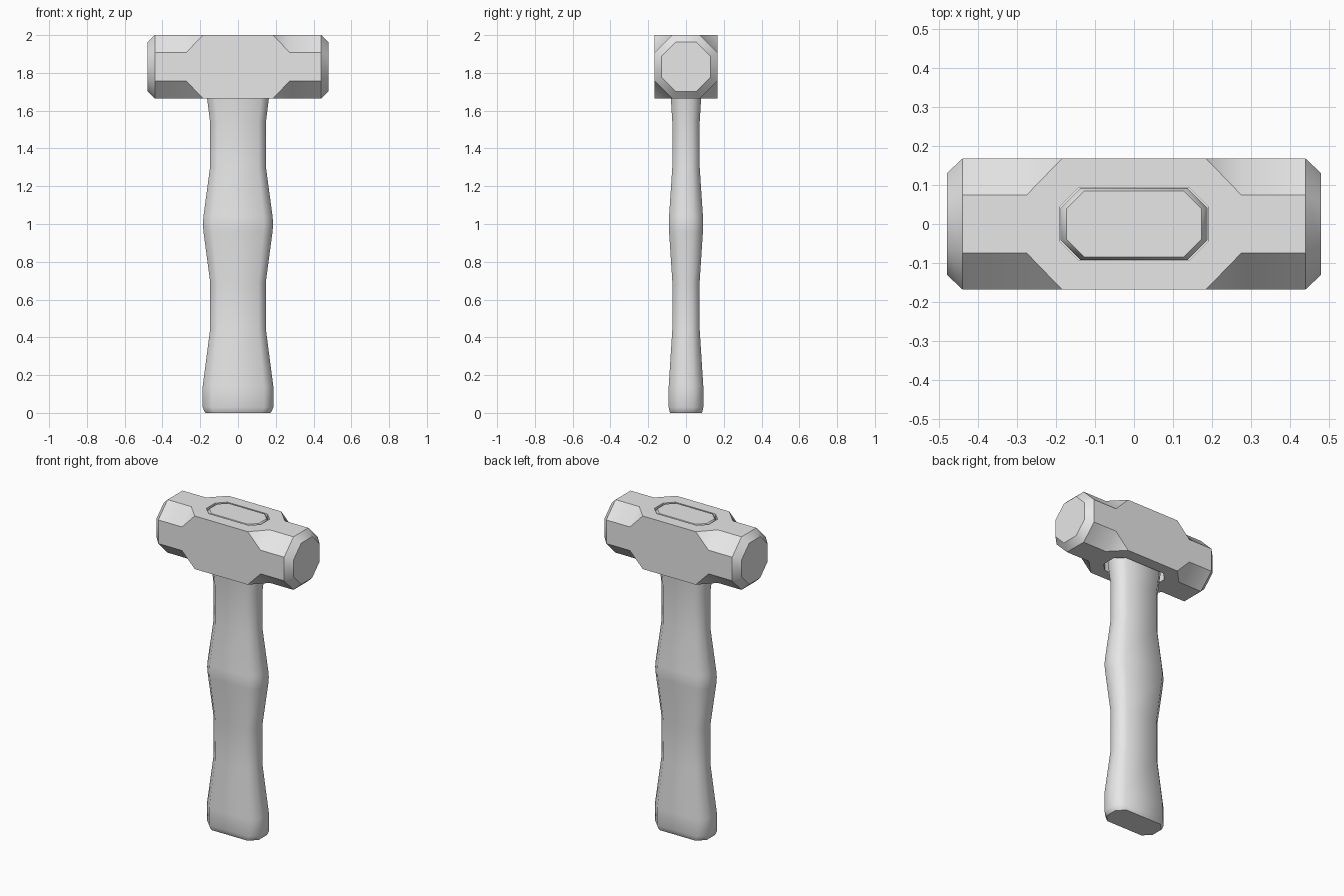
import bpy, bmesh, math
from mathutils import Vector

cube = bpy.data.objects.get("Cube")
if cube:
    bpy.data.objects.remove(cube, do_unlink=True)

GREY = (0.8, 0.8, 0.8, 1)
mat = bpy.data.materials.new("plain_grey")
mat.use_nodes = True
mat.diffuse_color = GREY
mat.node_tree.nodes["Principled BSDF"].inputs["Base Color"].default_value = GREY


def octagon(a, b, c):
    """Rectangle with half sizes a, b and corners cut by c."""
    quarter = [(a, b - c), (a - c, b)]
    pts = []
    for sx, sy in ((1, 1), (-1, 1), (-1, -1), (1, -1)):
        q = quarter if sx * sy > 0 else quarter[::-1]
        pts += [(sx * u, sy * v) for u, v in q]
    return pts


def loft(name, rings, angle=None):
    """Skin a list of equal-length rings of points and cap both ends."""
    bm = bmesh.new()
    loops = [[bm.verts.new(p) for p in ring] for ring in rings]
    for low, high in zip(loops, loops[1:]):
        for i in range(len(low)):
            j = (i + 1) % len(low)
            bm.faces.new((low[i], low[j], high[j], high[i]))
    bm.faces.new(loops[0][::-1])
    bm.faces.new(loops[-1])
    bmesh.ops.remove_doubles(bm, verts=bm.verts, dist=0.0001)
    bmesh.ops.recalc_face_normals(bm, faces=bm.faces)
    mesh = bpy.data.meshes.new(name)
    bm.to_mesh(mesh)
    bm.free()
    mesh.materials.append(mat)
    obj = bpy.data.objects.new(name, mesh)
    bpy.context.collection.objects.link(obj)
    return obj


def select(obj):
    bpy.ops.object.select_all(action='DESELECT')
    obj.select_set(True)
    bpy.context.view_layer.objects.active = obj


def smooth(obj, degrees):
    select(obj)
    bpy.ops.object.shade_smooth_by_angle(angle=math.radians(degrees))


# Head: square middle, octagonal cheeks and bevelled striking faces
HALF, MID_Z = 0.1675, 1.8325
half_stations = [(0.185, HALF, 0), (0.275, HALF, 0.093),
                 (0.44, HALF, 0.093), (0.48, 0.13, 0.075)]
stations = [(-x, h, c) for x, h, c in half_stations[::-1]] + half_stations
head = loft("hammer_head", [
    [(x, y, MID_Z + z) for y, z in octagon(h, h, c)] for x, h, c in stations])

# Eye: a straight octagonal hole through the head
cutter = loft("eye_cutter", [
    [(x, y, z) for x, y in octagon(0.19, 0.094, 0.05)] for z in (1.5, 2.2)])
cutter.hide_render = True
select(head)
mod = head.modifiers.new("eye", 'BOOLEAN')
mod.operation, mod.solver, mod.object = 'DIFFERENCE', 'EXACT', cutter
bpy.ops.object.modifier_apply(modifier=mod.name)
bpy.data.objects.remove(cutter, do_unlink=True)
smooth(head, 40)

# Handle: waisted grip, flaring into the eye, with bevelled ends
profile = [(0, 0.172), (0.008, 0.178), (0.03, 0.187), (0.14, 0.187),
           (0.44, 0.148), (0.69, 0.147), (0.96, 0.183), (1.0, 0.186),
           (1.04, 0.183), (1.3, 0.148), (1.54, 0.148), (1.67, 0.164),
           (1.8, 0.18), (1.98, 0.188), (2.0, 0.173)]
handle = loft("handle", [
    [(x, y, z) for x, y in octagon(w, w * 0.49, w * 0.265)]
    for z, w in profile])
smooth(handle, 50)
